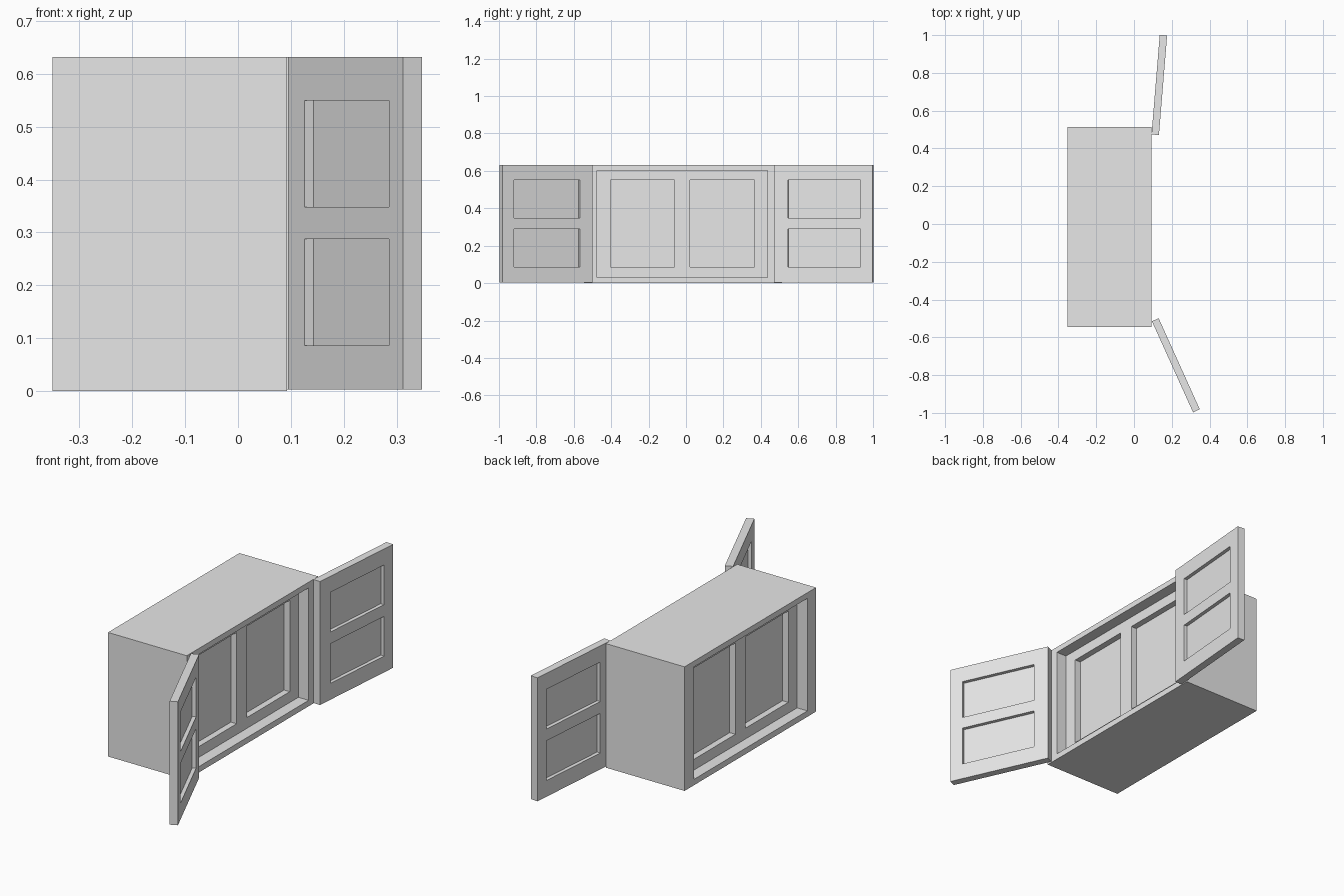
import bpy
import math
from mathutils import Matrix, Vector

default = bpy.data.objects.get("Cube")
if default:
    bpy.data.objects.remove(default, do_unlink=True)

grey = bpy.data.materials.new("light_grey")
grey.use_nodes = True
grey.diffuse_color = (0.8, 0.8, 0.8, 1)
grey.node_tree.nodes["Principled BSDF"].inputs["Base Color"].default_value = (0.8, 0.8, 0.8, 1)


def box(name, low, high):
    """Axis-aligned box between two corners."""
    low, high = Vector(low), Vector(high)
    bpy.ops.mesh.primitive_cube_add(size=1)
    obj = bpy.context.object
    obj.name = name
    obj.data.transform(Matrix.Translation((low + high) / 2) @ Matrix.Diagonal((*(high - low), 1)))
    obj.data.materials.append(grey)
    return obj


def recess(obj, x_range, y_range, z_range, depth):
    """Sink the same rectangular recess into both x faces of a box."""
    x0, x1 = x_range
    spare = 0.05
    for a, b in ((x0 - spare, x0 + depth), (x1 - depth, x1 + spare)):
        cutter = box("cutter", (a, y_range[0], z_range[0]), (b, y_range[1], z_range[1]))
        cutter.hide_render = True
        mod = obj.modifiers.new("recess", "BOOLEAN")
        mod.operation = "DIFFERENCE"
        mod.solver = "EXACT"
        mod.object = cutter
        bpy.context.view_layer.objects.active = obj
        bpy.ops.object.modifier_apply(modifier=mod.name)
        bpy.data.objects.remove(cutter, do_unlink=True)


# Cabinet body: a framed opening on both long faces, with two sunk panels in each
body_x = (-0.351, 0.093)
body = box("cabinet_body", (body_x[0], -0.545, 0), (body_x[1], 0.513, 0.632))
recess(body, body_x, (-0.476, 0.436), (0.03, 0.603), 0.058)
for y_range in ((-0.405, -0.061), (0.021, 0.367)):
    recess(body, body_x, y_range, (0.085, 0.55), 0.09)


def door(name, hinge, angle, side):
    """Door slab swung about its inner corner, with two sunk panels on each face."""
    thick, length = 0.039, 0.529
    obj = box(name, (0, min(0, side * length), 0.003), (thick, max(0, side * length), 0.632))
    ends = sorted((side * 0.075, side * 0.463))
    for z_range in ((0.086, 0.288), (0.348, 0.55)):
        recess(obj, (0, thick), ends, z_range, 0.0185)
    obj.location = (*hinge, 0)
    obj.rotation_euler.z = math.radians(angle)


# Open doors
door("rear_door", (0.093, 0.474), -4.7, 1)
door("front_door", (0.095, -0.515), 24.3, -1)
